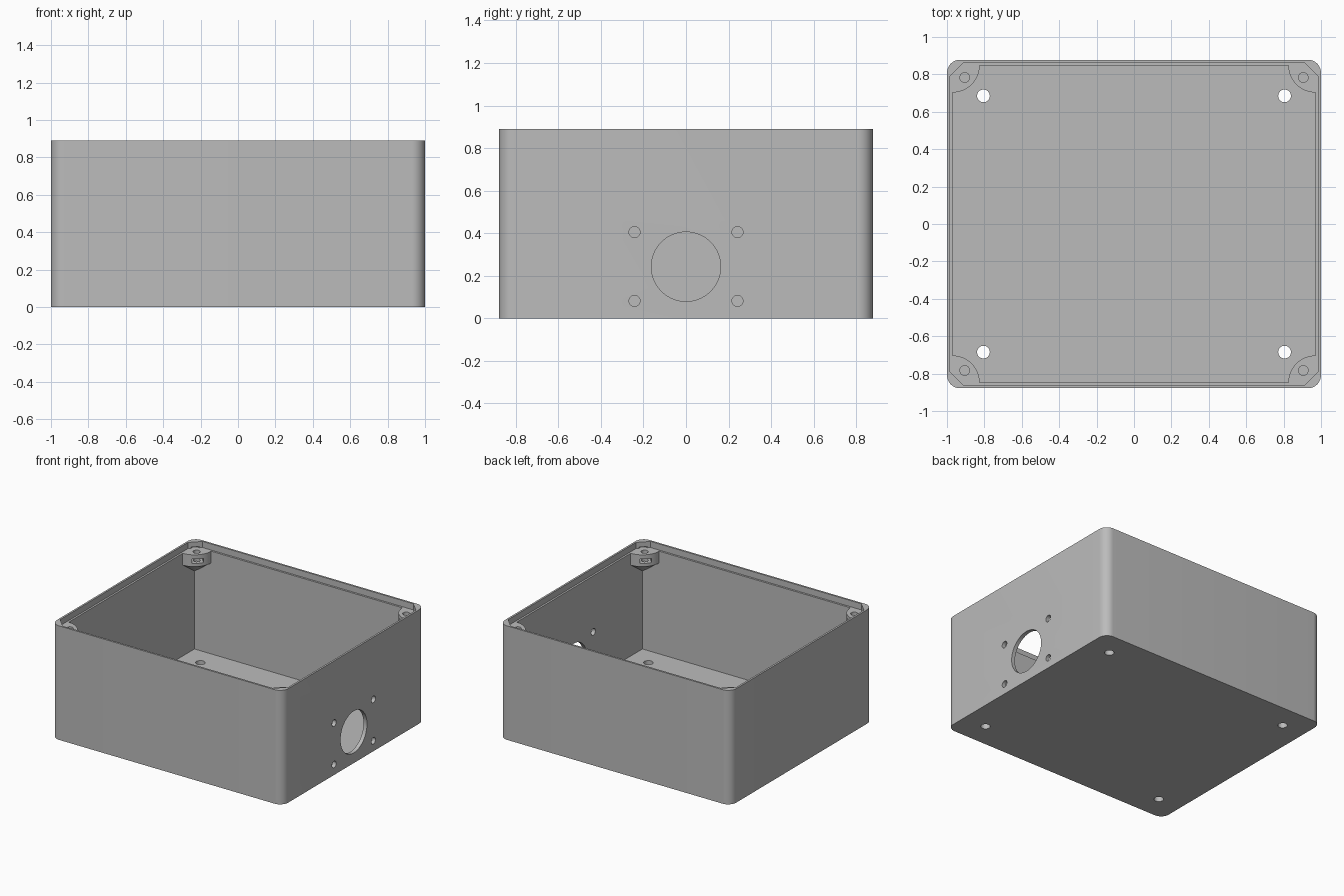
import bpy, bmesh, math
from mathutils import Matrix, Vector

if "Cube" in bpy.data.objects:
    bpy.data.objects.remove(bpy.data.objects["Cube"])

HX, HY, H = 1.0, 0.878, 0.89      # outer half sizes and height
IX, IY = 0.97, 0.848              # cavity half sizes
LEDGE, FLOOR = 0.842, 0.04        # lid ledge and floor heights

grey = bpy.data.materials.new("grey")
grey.diffuse_color = (0.5, 0.5, 0.5, 1)
grey.use_nodes = True
grey.node_tree.nodes["Principled BSDF"].inputs["Base Color"].default_value = grey.diffuse_color


def loft(name, rings):
    """Solid from rings of equal point counts, capped at both ends."""
    bm = bmesh.new()
    loops = [[bm.verts.new(p) for p in ring] for ring in rings]
    n = len(loops[0])
    for a, b in zip(loops, loops[1:]):
        for i in range(n):
            j = (i + 1) % n
            bm.faces.new((a[i], a[j], b[j], b[i]))
    bm.faces.new(loops[0])
    bm.faces.new(loops[-1])
    bmesh.ops.recalc_face_normals(bm, faces=bm.faces)
    mesh = bpy.data.meshes.new(name)
    bm.to_mesh(mesh)
    bm.free()
    mesh.materials.append(grey)
    ob = bpy.data.objects.new(name, mesh)
    bpy.context.collection.objects.link(ob)
    return ob


def prism(name, outline, z0, z1):
    return loft(name, [[(x, y, z) for x, y in outline] for z in (z0, z1)])


def corner_outline(hx, hy, r, steps):
    """Rectangle with corners rounded in the given steps (1 = chamfer)."""
    pts = []
    for q, (sx, sy) in enumerate([(1, 1), (-1, 1), (-1, -1), (1, -1)]):
        for i in range(steps + 1):
            a = math.pi / 2 * (q + i / steps)
            pts.append((sx * (hx - r) + r * math.cos(a), sy * (hy - r) + r * math.sin(a)))
    return pts


def circle(x, y, r, n=32):
    return [(x + r * math.cos(2 * math.pi * i / n), y + r * math.sin(2 * math.pi * i / n))
            for i in range(n)]


def cut(ob, cutter):
    """Subtract the cutter from the part, then discard it."""
    mod = ob.modifiers.new("cut", 'BOOLEAN')
    mod.operation, mod.solver, mod.object = 'DIFFERENCE', 'EXACT', cutter
    bpy.context.view_layer.objects.active = ob
    bpy.ops.object.modifier_apply(modifier=mod.name)
    bpy.data.objects.remove(cutter)


def smooth(ob):
    bpy.ops.object.select_all(action='DESELECT')
    ob.select_set(True)
    bpy.context.view_layer.objects.active = ob
    bpy.ops.object.shade_smooth_by_angle(angle=math.radians(30))


# Open box with rounded corners, cavity and chamfered lid recess
box = prism("enclosure_box", corner_outline(HX, HY, 0.07, 12), 0, H)
rect = [(IX, IY), (-IX, IY), (-IX, -IY), (IX, -IY)]
cut(box, prism("cavity_cutter", rect, FLOOR, LEDGE + 0.01))
cut(box, prism("recess_cutter", corner_outline(0.985, 0.863, 0.075, 1), LEDGE, H + 0.1))

# Mounting holes through the floor
for sx in (-1, 1):
    for sy in (-1, 1):
        cut(box, prism("floor_hole", circle(sx * 0.805, sy * 0.685, 0.034), -0.1, 0.1))

# Large round opening with four screw holes in the right wall
side_holes = [(0, 0.243, 0.163, 64)]
side_holes += [(y, z, 0.026, 24) for y in (-0.242, 0.242) for z in (0.082, 0.405)]
for y, z, r, n in side_holes:
    cut(box, loft("side_hole", [[(x, u, v) for u, v in circle(y, z, r, n)] for x in (0.9, 1.1)]))
smooth(box)

# Quarter-round lid screw bosses with tapered undersides and nut slots
for sx, xname in ((-1, "left"), (1, "right")):
    for sy, yname in ((-1, "front"), (1, "back")):
        def ring(r, z):
            arc = [math.pi / 2 * i / 16 for i in range(17)]
            return [(sx * IX, sy * IY, z)] + [
                (sx * (IX - r * math.cos(a)), sy * (IY - r * math.sin(a)), z) for a in arc]
        boss = loft(f"screw_boss_{yname}_{xname}",
                    [ring(0.01, 0.655), ring(0.145, 0.75), ring(0.145, LEDGE)])
        hx, hy = sx * 0.905, sy * 0.783
        cut(boss, prism("screw_hole", circle(hx, hy, 0.026, 24), 0.755, 0.9))
        inward = Vector((-sx, -sy)).normalized()
        across = Vector((-inward.y, inward.x))
        slot = [Vector((hx, hy)) + inward * a + across * b
                for a, b in ((-0.04, -0.042), (0.1, -0.042), (0.1, 0.042), (-0.04, 0.042))]
        cut(boss, prism("nut_slot", [tuple(p) for p in slot], 0.775, 0.808))
        smooth(boss)
